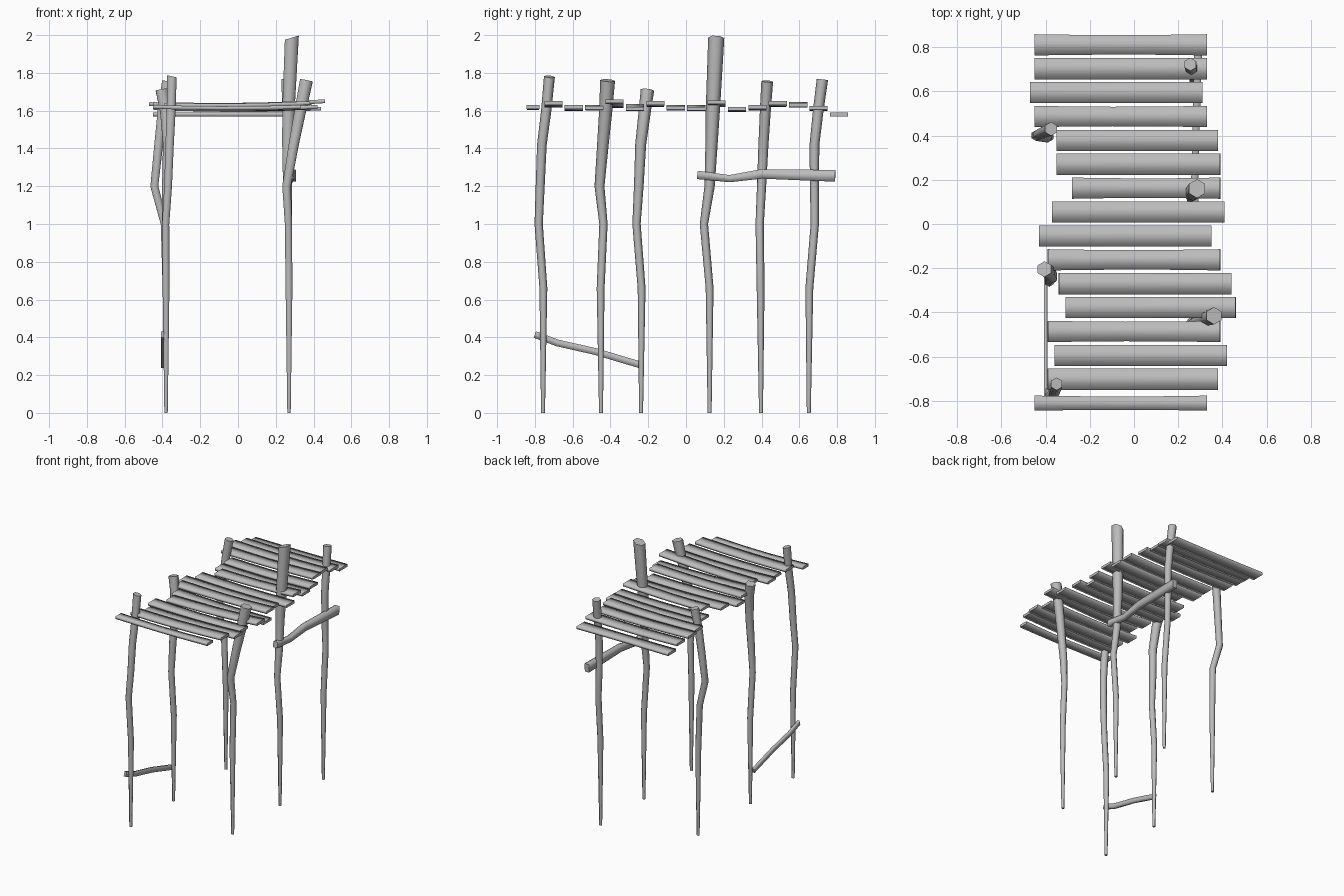
import bpy, bmesh, math
from mathutils import Vector

cube = bpy.data.objects.get("Cube")
if cube:
    bpy.data.objects.remove(cube, do_unlink=True)

# One plain weathered grey for everything
grey = bpy.data.materials.new("weathered_grey")
grey.use_nodes = True
grey.diffuse_color = (0.5, 0.5, 0.5, 1)
grey.node_tree.nodes["Principled BSDF"].inputs["Base Color"].default_value = grey.diffuse_color


def loft(name, path, sizes, sides, side_axis, end_slope=0.0):
    """Sweep a polygon along a path; sizes are half widths along and across side_axis."""
    path = [Vector(p) for p in path]
    bm = bmesh.new()
    rings = []
    for i, p in enumerate(path):
        tangent = (path[min(i + 1, len(path) - 1)] - path[max(i - 1, 0)]).normalized()
        u = Vector(side_axis)
        u = (u - u.dot(tangent) * tangent).normalized()
        v = tangent.cross(u)
        a, b = sizes[i]
        grow = 1 / math.cos(math.pi / sides)
        ring = []
        for k in range(sides):
            ang = 2 * math.pi * (k + 0.5) / sides
            ring.append(bm.verts.new(p + grow * (a * math.cos(ang) * u + b * math.sin(ang) * v)))
        rings.append(ring)
    # Slanted cut on the last ring
    for vert in rings[-1]:
        vert.co.z += end_slope * (vert.co.x - path[-1].x)
    for r, s in zip(rings, rings[1:]):
        for k in range(sides):
            j = (k + 1) % sides
            bm.faces.new((r[k], r[j], s[j], s[k])).smooth = True
    bm.faces.new(rings[0][::-1])
    bm.faces.new(rings[-1])
    bmesh.ops.recalc_face_normals(bm, faces=bm.faces)
    mesh = bpy.data.meshes.new(name)
    bm.to_mesh(mesh)
    bm.free()
    mesh.materials.append(grey)
    obj = bpy.data.objects.new(name, mesh)
    bpy.context.collection.objects.link(obj)
    return obj


# Crooked posts: name, top height, top radius, upper x offsets, y offsets, top slant
heights = [0, 0.66, 1.0, 1.2, 1.42, 1.6]
posts = [
    ("front_right_post", 1.78, .025, (-.383, -.37, -.362, -.354, -.35),
     (-.757, -.755, -.78, -.772, -.763, -.74, -.723), -.2),
    ("front_left_post", 1.76, .034, (.267, .257, .295, .33, .362),
     (-.45, -.452, -.437, -.458, -.44, -.425, -.415), 0),
    ("middle_right_post", 1.71, .031, (-.383, -.38, -.372, -.385, -.405),
     (-.238, -.235, -.262, -.25, -.24, -.218, -.204), 0),
    ("middle_left_post", 1.985, .037, (.267, .262, .262, .267, .285),
     (.125, .125, .095, .125, .135, .142, .16), .35),
    ("back_right_post", 1.755, .027, (-.39, -.443, -.42, -.4, -.375),
     (.397, .395, .39, .4, .41, .42, .43), 0),
    ("back_left_post", 1.765, .026, (.267, .262, .262, .26, .255),
     (.65, .653, .682, .68, .68, .7, .722), 0),
]
for name, top, radius, upper_x, ys, slant in posts:
    base = math.copysign(.27, upper_x[0]) if upper_x[0] > 0 else -.381
    xs = (base, base) + upper_x
    widths = [.009, .018, .019]
    for step in range(1, 5):
        widths.append(.019 + (radius - .019) * step / 4)
    loft(name, list(zip(xs, ys, heights + [top])), [(w, w) for w in widths],
         6, (1, 0, 0), slant)

# Deck planks from back to front: x start, x end, height at each end
planks = [
    (-.45, .33, 1.58, 1.58), (-.45, .33, 1.615, 1.615), (-.47, .31, 1.635, 1.63),
    (-.45, .33, 1.635, 1.64), (-.35, .38, 1.615, 1.62), (-.35, .39, 1.61, 1.61),
    (-.28, .39, 1.63, 1.645), (-.37, .41, 1.62, 1.61), (-.43, .35, 1.62, 1.615),
    (-.39, .39, 1.635, 1.64), (-.34, .44, 1.625, 1.61), (-.31, .46, 1.625, 1.65),
    (-.39, .39, 1.62, 1.615), (-.36, .42, 1.61, 1.62), (-.39, .38, 1.63, 1.64),
    (-.45, .33, 1.62, 1.62),
]
last = len(planks) - 1
for i, (x0, x1, z0, z1) in enumerate(planks):
    y = .81 - .108 * i
    half = .034 if i == last else .048
    sag = 0 if i == 0 else .007
    path, sizes = [], []
    for t in (0, .2, .45, .7, .85, 1):
        dip = math.sin(math.pi * t)
        path.append((x0 + (x1 - x0) * t, y, z0 + (z1 - z0) * t - sag * dip))
        sizes.append((half - .004 * dip * (i % 3 == 0), .010))
    loft(f"deck_plank_{i + 1}", path, sizes, 4, (0, 1, 0))

# Side braces tying the posts together
loft("upper_left_brace",
     [(.275, .06, 1.26), (.275, .23, 1.24), (.28, .4, 1.265), (.29, .79, 1.255)],
     [(.018, .022), (.016, .019), (.016, .025), (.018, .031)], 4, (1, 0, 0))
loft("lower_right_brace",
     [(-.4, -.8, .415), (-.4, -.68, .37), (-.4, -.48, .325), (-.4, -.245, .255)],
     [(.008, .018)] * 4, 4, (1, 0, 0))
